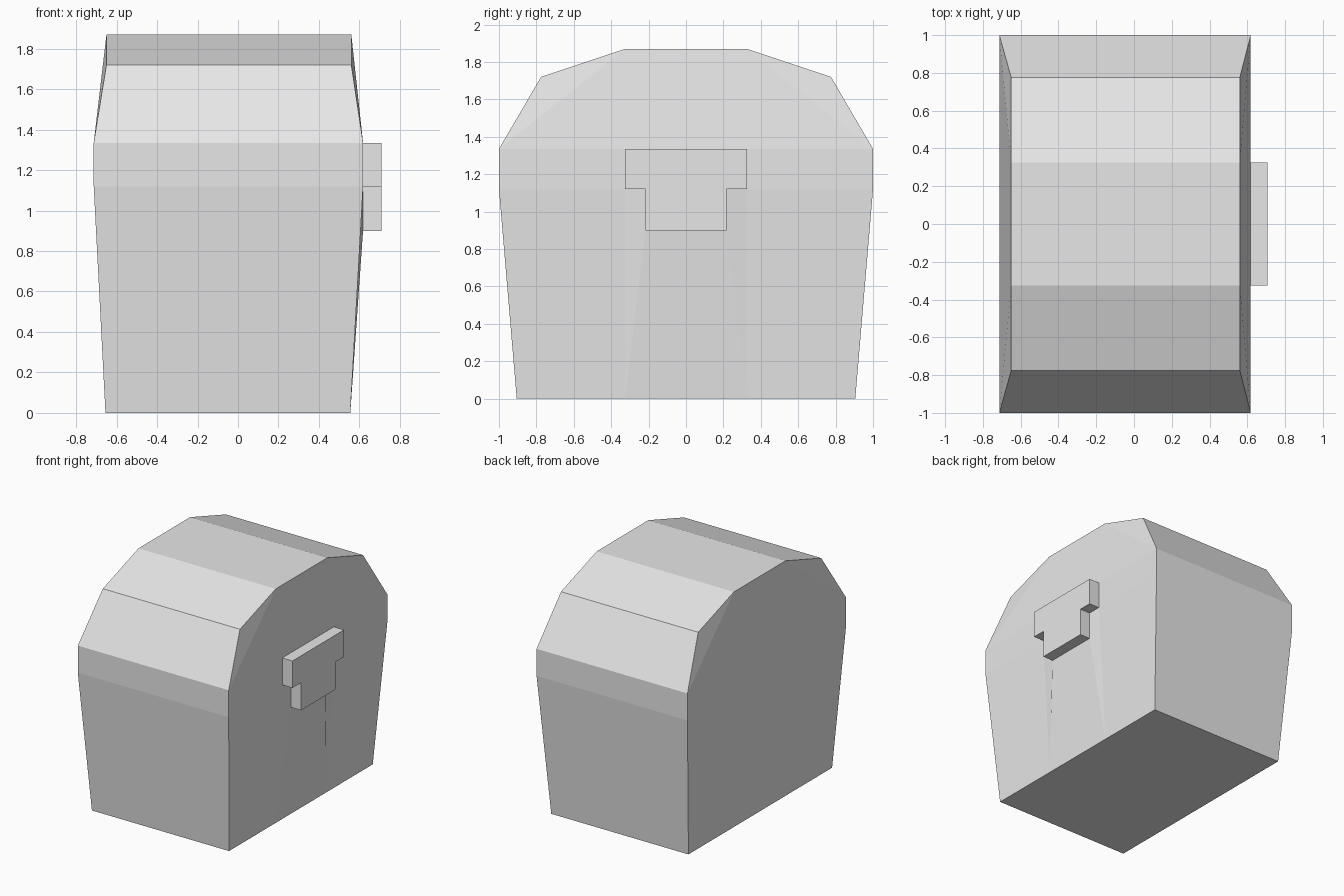
import bpy
import bmesh

cube = bpy.data.objects.get("Cube")
if cube:
    bpy.data.objects.remove(cube, do_unlink=True)

grey = bpy.data.materials.new("plain grey")
grey.use_nodes = True
grey.diffuse_color = (0.8, 0.8, 0.8, 1)
grey.node_tree.nodes["Principled BSDF"].inputs["Base Color"].default_value = (0.8, 0.8, 0.8, 1)

# Heights of the levels, and half widths along y
BASE, LOCK_LOW, STEP, RIM, SHOULDER, TOP = 0, 0.9, 1.12, 1.335, 1.72, 1.87
MID, NOTCH = 0.325, 0.217
BOTTOM_Y, RIM_Y, SHOULDER_Y = 0.905, 1.0, 0.775
LOCK_FACE, LOCK_FRONT = 0.618, 0.708


def end_x(side, z):
    """x of the end wall at one of the levels; side is +1 or -1"""
    if z == BASE:
        return 0.555 if side > 0 else -0.655
    if z >= SHOULDER:
        return 0.56 if side > 0 else -0.65
    return LOCK_FACE if side > 0 else -0.713


def finish(name, bm):
    bmesh.ops.remove_doubles(bm, verts=bm.verts, dist=0.0005)
    bmesh.ops.recalc_face_normals(bm, faces=bm.faces)
    mesh = bpy.data.meshes.new(name)
    bm.to_mesh(mesh)
    bm.free()
    mesh.materials.append(grey)
    obj = bpy.data.objects.new(name, mesh)
    bpy.context.collection.objects.link(obj)
    return obj


def add_face(bm, points):
    bm.faces.new([bm.verts.new(p) for p in points])


def mirrored(panel):
    return [(-y, z) for y, z in panel]


# Chest: the outline runs from the bottom edge over the rounded lid
half = [(BOTTOM_Y, BASE), (RIM_Y, STEP), (RIM_Y, RIM), (SHOULDER_Y, SHOULDER), (MID, TOP)]
outline = half + mirrored(half)[::-1]
bm = bmesh.new()
for a, b in zip(outline, outline[1:] + outline[:1]):
    add_face(bm, [(end_x(s, z), y, z) for s, (y, z) in ((-1, a), (1, a), (1, b), (-1, b))])

# End wall panels, (y, z) corners
side_panels = [
    [(MID, BASE), (BOTTOM_Y, BASE), (RIM_Y, STEP), (MID, STEP)],
    [(MID, STEP), (RIM_Y, STEP), (RIM_Y, RIM), (MID, RIM)],
    [(MID, RIM), (RIM_Y, RIM), (MID, TOP)],
    [(RIM_Y, RIM), (SHOULDER_Y, SHOULDER), (MID, TOP)],
]
lid_panel = [(-MID, RIM), (MID, RIM), (MID, TOP), (-MID, TOP)]
plain_panels = [
    [(-MID, BASE), (MID, BASE), (MID, STEP), (-MID, STEP)],
    [(-MID, STEP), (MID, STEP), (MID, RIM), (-MID, RIM)],
]
# The wall bends out to meet the lower edge of the lock
beside_lock = [(MID, BASE), (MID, STEP), (NOTCH, STEP), (NOTCH, LOCK_LOW)]
lock_panels = [beside_lock, mirrored(beside_lock),
               [(-MID, BASE), (MID, BASE), (NOTCH, LOCK_LOW), (-NOTCH, LOCK_LOW)]]
for side, extra in ((-1, plain_panels), (1, lock_panels)):
    for panel in side_panels + [mirrored(p) for p in side_panels] + [lid_panel] + extra:
        add_face(bm, [(end_x(side, z), y, z) for y, z in panel])
finish("chest_body", bm)

# Lock: T-shaped plate extruded from the end wall
half_lock = [(NOTCH, LOCK_LOW), (NOTCH, STEP), (MID, STEP), (MID, RIM)]
lock_outline = half_lock + mirrored(half_lock)[::-1]
bm = bmesh.new()
for x in (LOCK_FACE, LOCK_FRONT):
    add_face(bm, [(x, y, z) for y, z in lock_outline])
for a, b in zip(lock_outline, lock_outline[1:] + lock_outline[:1]):
    add_face(bm, [(LOCK_FACE, *a), (LOCK_FRONT, *a), (LOCK_FRONT, *b), (LOCK_FACE, *b)])
finish("lock_plate", bm)
